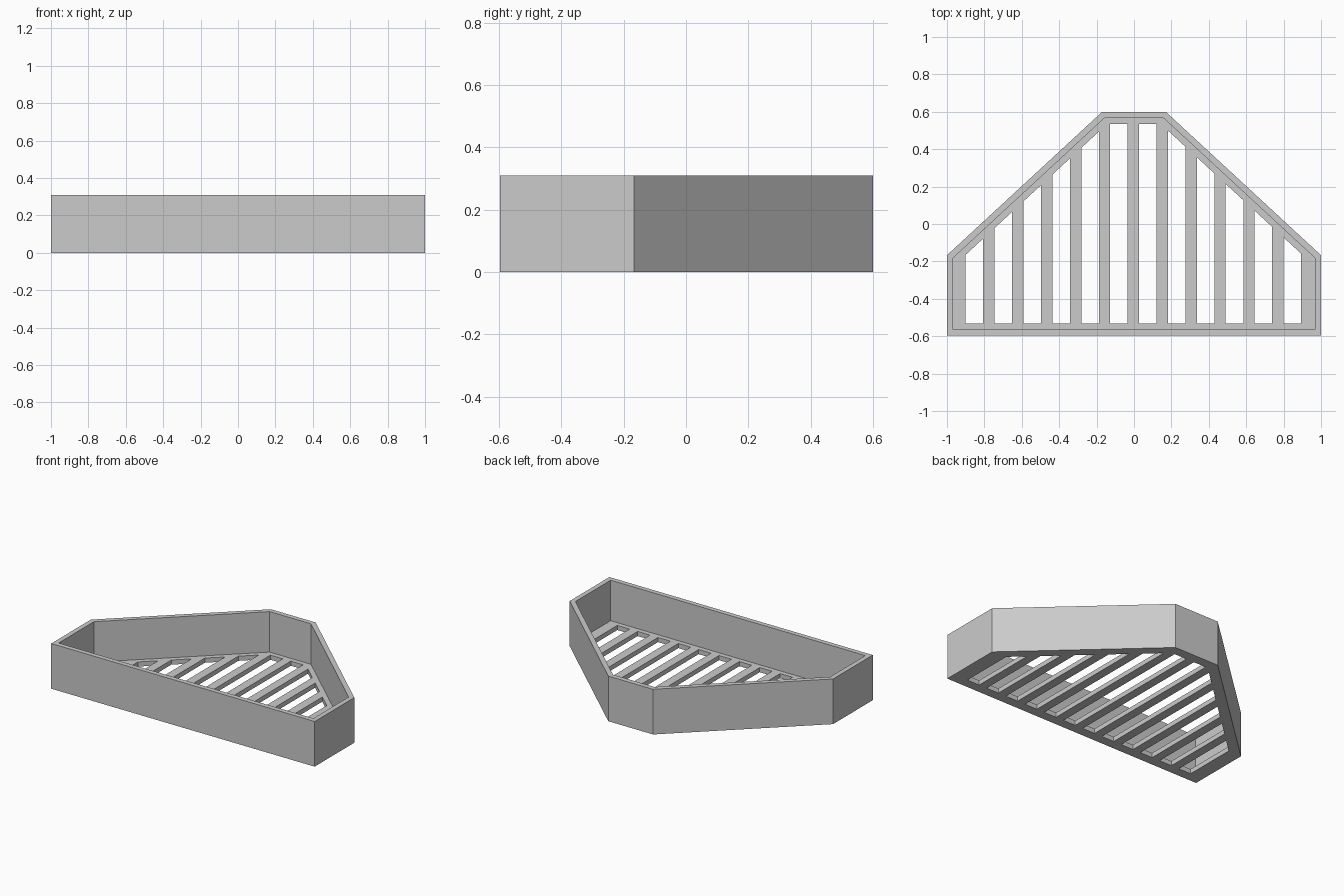
import bpy, bmesh
from mathutils import Vector

if "Cube" in bpy.data.objects:
    bpy.data.objects.remove(bpy.data.objects["Cube"])

HEIGHT, WALL, FLOOR, RIM = 0.31, 0.033, 0.032, 0.066
OUTLINE = [(-1, -0.597), (1, -0.597), (1, -0.167), (0.17, 0.6), (-0.17, 0.6), (-1, -0.167)]

grey = bpy.data.materials.new("plain grey")
grey.diffuse_color = (0.6, 0.6, 0.6, 1)
grey.use_nodes = True
grey.node_tree.nodes["Principled BSDF"].inputs["Base Color"].default_value = grey.diffuse_color


def inset(points, dist):
    """Offset a counter-clockwise convex outline inwards."""
    pts = [Vector(p) for p in points]
    out = []
    for i, p in enumerate(pts):
        a = (p - pts[i - 1]).normalized()
        b = (pts[(i + 1) % len(pts)] - p).normalized()
        na, nb = Vector((-a.y, a.x)), Vector((-b.y, b.x))
        out.append(p + (na + nb) * dist / (1 + na.dot(nb)))
    return out


def prisms(name, outlines, z0, z1):
    """One object holding an upright prism for each outline."""
    bm = bmesh.new()
    for pts in outlines:
        face = bm.faces.new([bm.verts.new((x, y, z0)) for x, y in pts])
        ext = bmesh.ops.extrude_face_region(bm, geom=[face], use_keep_orig=True)
        for v in ext["geom"]:
            if isinstance(v, bmesh.types.BMVert):
                v.co.z = z1
    bmesh.ops.recalc_face_normals(bm, faces=bm.faces[:])
    mesh = bpy.data.meshes.new(name)
    bm.to_mesh(mesh)
    bm.free()
    mesh.materials.append(grey)
    obj = bpy.data.objects.new(name, mesh)
    bpy.context.collection.objects.link(obj)
    return obj


# Tray block, hollow and drain slots
tray = prisms("slotted_tray", [OUTLINE], 0, HEIGHT)
hollow = prisms("hollow_cutter", [inset(OUTLINE, WALL)], FLOOR, HEIGHT + 0.2)

rim = inset(OUTLINE, RIM)
front, side, back = rim[0].y, rim[2], rim[3]
slope = (side.y - back.y) / (side.x - back.x)


def slot_end(x):
    return min(back.y, back.y + slope * (abs(x) - back.x))


slots = []
for i in range(12):
    x0 = -0.9 + 0.1545 * i
    x1 = x0 + 0.094
    slots.append([(x0, front), (x1, front), (x1, slot_end(x1)), (x0, slot_end(x0))])
slot_cutter = prisms("slot_cutter", slots, -0.1, 0.1)

# Cut the tray
bpy.context.view_layer.objects.active = tray
for cutter in (hollow, slot_cutter):
    mod = tray.modifiers.new(cutter.name, "BOOLEAN")
    mod.operation, mod.solver, mod.object = "DIFFERENCE", "EXACT", cutter
    bpy.ops.object.modifier_apply(modifier=mod.name)
    bpy.data.objects.remove(cutter)
